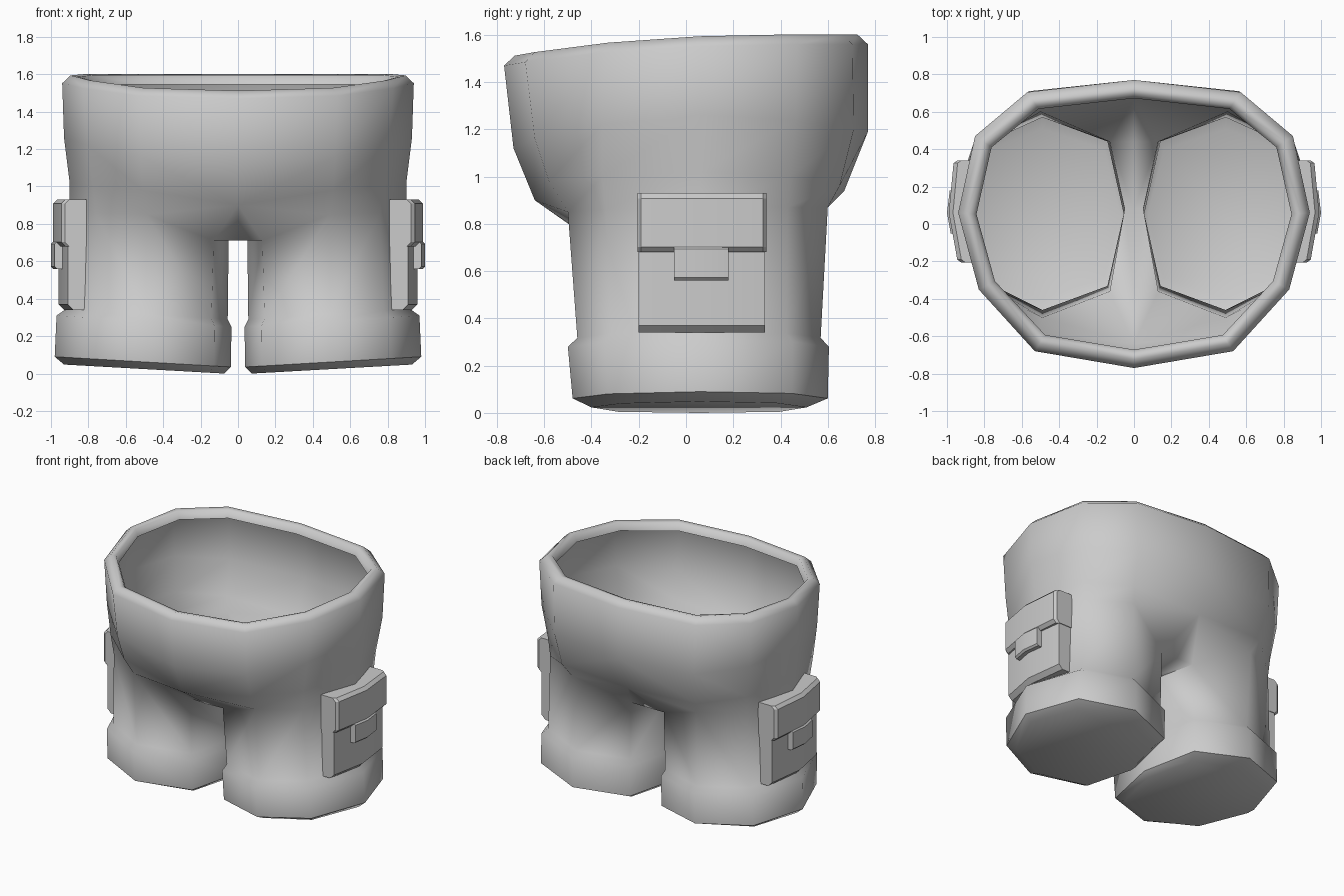
import bpy, bmesh

cube = bpy.data.objects.get("Cube")
if cube:
    bpy.data.objects.remove(cube, do_unlink=True)

cloth = bpy.data.materials.new("grey_cloth")
cloth.use_nodes = True
cloth.diffuse_color = (0.6, 0.6, 0.6, 1)
cloth.node_tree.nodes["Principled BSDF"].inputs["Base Color"].default_value = (0.6, 0.6, 0.6, 1)


def finish(bm, name, angle):
    """Turn a bmesh into a shaded object."""
    bmesh.ops.recalc_face_normals(bm, faces=bm.faces)
    mesh = bpy.data.meshes.new(name)
    bm.to_mesh(mesh)
    bm.free()
    mesh.materials.append(cloth)
    obj = bpy.data.objects.new(name, mesh)
    bpy.context.collection.objects.link(obj)
    bpy.ops.object.select_all(action="DESELECT")
    obj.select_set(True)
    bpy.context.view_layer.objects.active = obj
    bpy.ops.object.shade_smooth_by_angle(angle=angle, keep_sharp_edges=True)


def octagon(x0, x1, y0, y1, z_in, z_out):
    """Leg ring, from the front point round the outer side to the inner side."""
    cx, cy, ry = 0.49, (y0 + y1) / 2, (y1 - y0) / 2
    wo, wi = x1 - cx, cx - x0
    plan = [(cx, y0), (cx + 0.67 * wo, cy - 0.72 * ry), (x1, cy),
            (cx + 0.74 * wo, cy + 0.72 * ry), (cx, y1),
            (cx - 0.8 * wi, cy + 0.75 * ry), (x0, cy), (cx - 0.8 * wi, cy - 0.75 * ry)]
    return [(x, y, z_in + (z_out - z_in) * (x - x0) / (x1 - x0)) for x, y in plan]


def band(bm, a, b, closed):
    n = len(a)
    for i in range(n if closed else n - 1):
        j = (i + 1) % n
        bm.faces.new((a[i], a[j], b[j], b[i]))


# Shorts: one half built from rings, then mirrored
bm = bmesh.new()


def ring(points):
    return [bm.verts.new(p) for p in points]


# Leg with turned-up hem and slightly domed end
leg = [ring(octagon(*r)) for r in (
    (0.075, 0.93, -0.40, 0.51, 0.0, 0.048),
    (0.038, 0.98, -0.48, 0.60, 0.035, 0.09),
    (0.035, 0.97, -0.50, 0.605, 0.25, 0.31),
    (0.055, 0.92, -0.46, 0.57, 0.29, 0.345),
)]
leg.append(ring([(0.49, -0.50, 0.85), (0.76, -0.34, 0.86), (0.90, 0.06, 0.87),
                 (0.79, 0.43, 0.87), (0.50, 0.60, 0.87), (0.13, 0.44, 0.71),
                 (0.05, 0.08, 0.71), (0.13, -0.36, 0.71)]))
bm.faces.new(leg[0])
for a, b in zip(leg, leg[1:]):
    band(bm, a, b, True)
top = leg[-1]

# Hips and waist, each from front centre to back centre
hips = ring([(0, -0.64, 0.90), (0.51, -0.58, 0.98), (0.775, -0.355, 1.0), (0.90, 0.06, 1.02),
             (0.80, 0.44, 1.0), (0.54, 0.65, 0.96), (0, 0.67, 0.94)])
belly = ring([(0, -0.73, 1.12), (0.52, -0.64, 1.16), (0.805, -0.355, 1.22), (0.93, 0.06, 1.26),
              (0.835, 0.465, 1.24), (0.56, 0.71, 1.2), (0, 0.77, 1.19)])
rim_plan = [(0, -0.77, 1.47), (0.53, -0.68, 1.485), (0.83, -0.35, 1.525), (0.94, 0.06, 1.552),
            (0.85, 0.47, 1.56), (0.57, 0.705, 1.56), (0, 0.77, 1.56)]


def rim(inset, lift):
    return ring([(x * (1 - inset / 0.94), y * (1 - inset / 0.77), z + lift)
                 for x, y, z in rim_plan])


waist = [hips, belly, rim(0, 0), rim(0.045, 0.042), rim(0.08, 0.035), rim(0.098, -0.015)]
for a, b in zip(waist, waist[1:]):
    band(bm, a, b, False)
band(bm, top[:5], hips[1:6], False)

# Crotch strip and the webs joining it to the hips
crotch = ring([(0, 0.44, 0.71), (0, 0.08, 0.71), (0, -0.37, 0.71)])
band(bm, top[5:], crotch, False)
for centre, side, thigh, inner, mid in (
        (hips[0], hips[1], top[0], top[7], crotch[2]),
        (hips[6], hips[5], top[4], top[5], crotch[0])):
    bm.faces.new((centre, side, thigh, inner))
    bm.faces.new((centre, inner, mid))

# Crisp lower edge of the hem
for a, b in zip(leg[1], leg[1][1:] + leg[1][:1]):
    bm.edges.get((a, b)).smooth = False

bmesh.ops.mirror(bm, geom=bm.verts[:] + bm.edges[:] + bm.faces[:], axis="X", merge_dist=0.001)
bmesh.ops.remove_doubles(bm, verts=bm.verts, dist=0.001)
finish(bm, "shorts", 1.2)


def bent_slab(name, sign, stations, z0, z1, c):
    """Slab bent round the thigh from (y, inner, outer) stations, outer edges chamfered by c."""
    bm = bmesh.new()
    loops = [[bm.verts.new((sign * x, y, z)) for x, z in (
        (i, z0), (o - c, z0), (o, z0 + c), (o, z1 - c), (o - c, z1), (i, z1))]
        for y, i, o in stations]
    for a, b in zip(loops, loops[1:]):
        band(bm, a, b, True)
    bm.faces.new(loops[0])
    bm.faces.new(loops[-1])
    finish(bm, name, 0.5)


# Cargo pockets with flap and tab
for side, sign in (("left", 1), ("right", -1)):
    bent_slab(side + "_pocket", sign, (
        (-0.20, 0.81, 0.91), (0.06, 0.86, 0.96), (0.335, 0.81, 0.925)), 0.34, 0.80, 0.03)
    bent_slab(side + "_pocket_flap", sign, (
        (-0.205, 0.81, 0.925), (-0.19, 0.81, 0.945), (0.06, 0.86, 0.99),
        (0.325, 0.81, 0.965), (0.34, 0.81, 0.945)), 0.68, 0.93, 0.022)
    bent_slab(side + "_pocket_tab", sign, (
        (-0.05, 0.92, 0.98), (0.06, 0.94, 1.0), (0.18, 0.92, 0.985)), 0.56, 0.705, 0.012)
